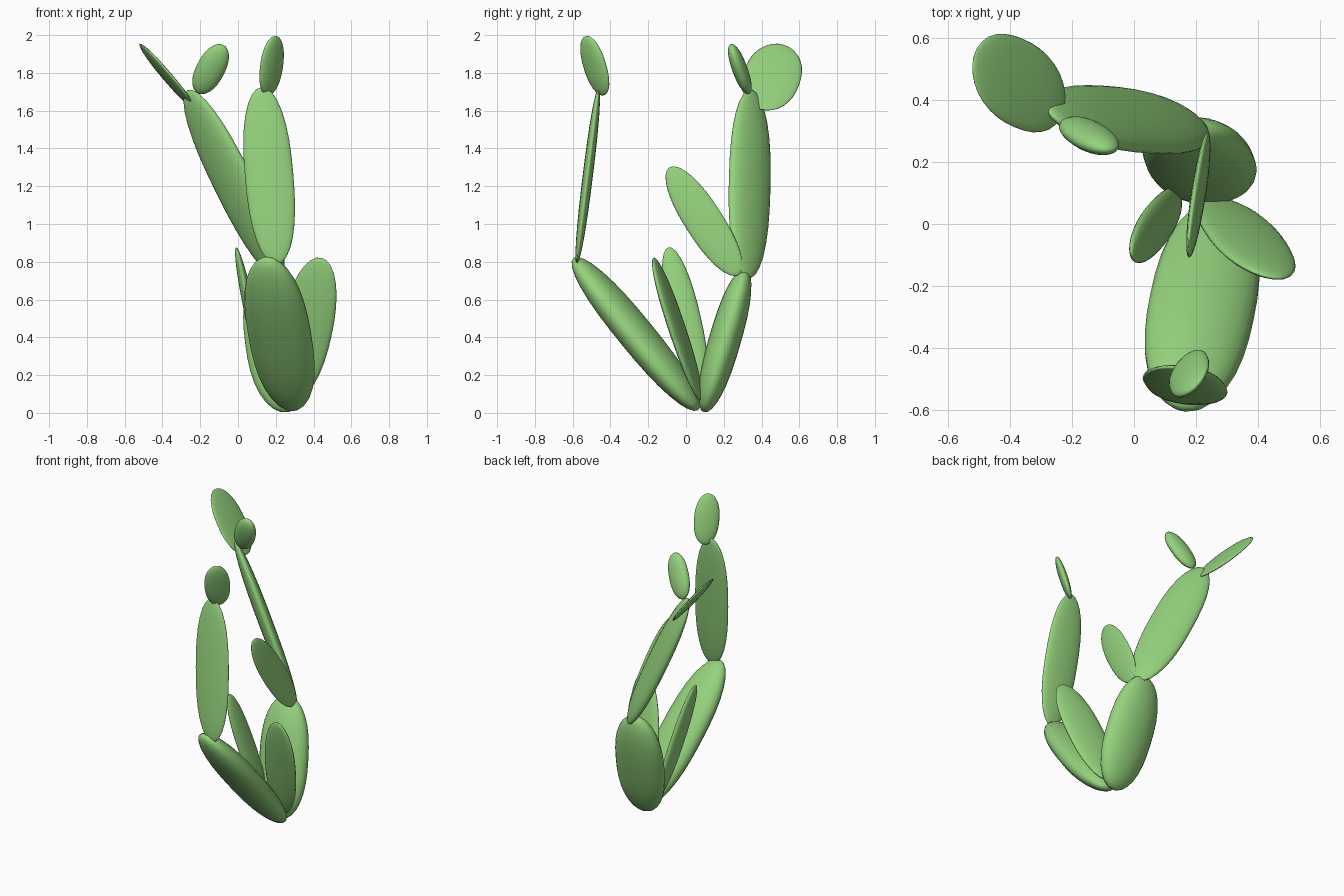
import bpy
from mathutils import Vector, Matrix

# Single cactus green
green = bpy.data.materials.new("cactus_green")
green.diffuse_color = (0.30, 0.65, 0.205, 1.0)


def pad(name, centre, axis, width_dir, half_len, half_wid, half_thick, fullness=2.3):
    """Flattened ellipsoid pad; fullness above 2 makes the ends blunter."""
    a = Vector(axis).normalized()
    w = Vector(width_dir)
    w = (w - a * w.dot(a)).normalized()
    n = w.cross(a).normalized()
    bpy.ops.mesh.primitive_uv_sphere_add(segments=24, ring_count=16, radius=1)
    ob = bpy.context.object
    ob.name = name
    for v in ob.data.vertices:
        z = abs(v.co.z)
        if z < 0.9999:
            k = ((1 - z ** fullness) / (1 - z * z)) ** 0.5
            v.co.x *= k
            v.co.y *= k
    rot = Matrix((w, n, a)).transposed()
    size = Matrix.Diagonal((half_wid, half_thick, half_len))
    ob.data.transform((rot @ size).to_4x4())
    ob.location = centre
    ob.data.materials.append(green)
    bpy.ops.object.shade_smooth()
    return ob


# Lower pads growing from the ground
pad("front_lower_pad", (0.22, -0.265, 0.418), (-0.13, -0.63, 0.77), (0.97, -0.24, -0.03), 0.525, 0.172, 0.09, 2.5)
pad("back_lower_pad", (0.212, 0.205, 0.383), (-0.10, 0.22, 0.76), (1, 0.06, 0.11), 0.398, 0.175, 0.085, 2.5)
pad("right_small_pad", (0.362, -0.047, 0.445), (0.18, -0.28, 0.83), (0.92, -0.16, -0.25), 0.405, 0.14, 0.032)
pad("left_small_pad", (0.07, -0.005, 0.50), (-0.20, -0.22, 0.95), (-0.08, 0.95, 0.2), 0.395, 0.083, 0.03)

# Tall upper pads
pad("front_upper_pad", (0.165, -0.52, 1.255), (-0.08, 0.115, 0.93), (1, 0, 0.09), 0.475, 0.128, 0.027, 2.5)
pad("back_upper_pad", (-0.022, 0.337, 1.212), (-0.49, 0.03, 0.99), (0.61, -0.73, 0.33), 0.555, 0.145, 0.045, 2.5)
pad("inner_side_pad", (0.208, 0.095, 1.015), (-0.065, -0.36, 0.56), (0, 0.82, 0.56), 0.34, 0.10, 0.02)

# Small crown pads
pad("front_crown_pad", (0.178, -0.483, 1.838), (0.10, -0.28, 0.94), (0.72, 0.69, 0.11), 0.165, 0.082, 0.027)
pad("back_crown_pad", (-0.145, 0.285, 1.82), (0.45, -0.32, 0.85), (0.85, 0.05, -0.4), 0.152, 0.075, 0.04)
pad("back_crown_disc", (-0.372, 0.455, 1.778), (-0.63, 0.26, 0.72), (0.08, 0.97, -0.29), 0.235, 0.15, 0.018)
